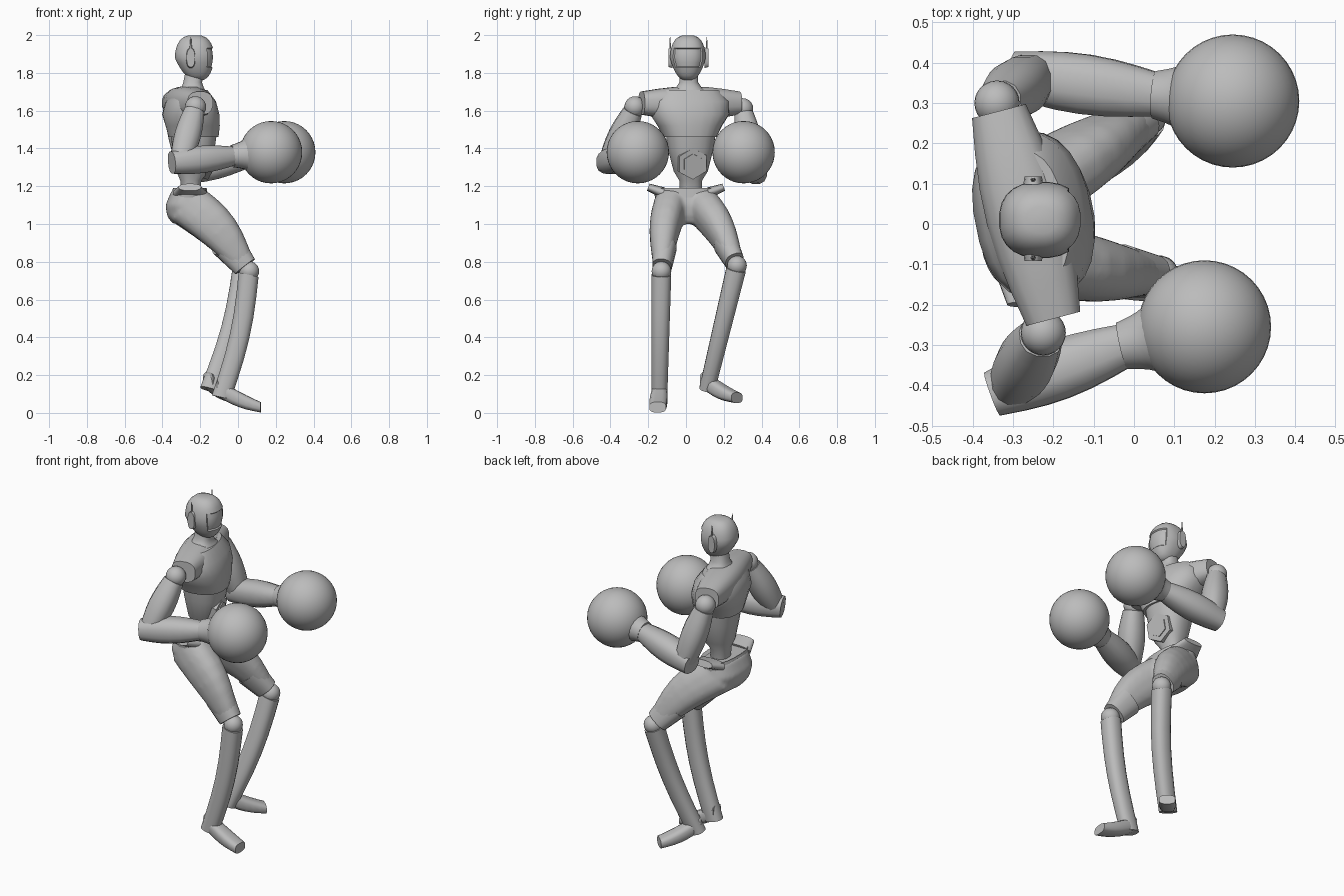
import bpy, bmesh, math
from mathutils import Matrix, Vector

default_cube = bpy.data.objects.get("Cube")
if default_cube:
    bpy.data.objects.remove(default_cube)

COLOUR = (.5, .5, .5, 1)
grey = bpy.data.materials.new("plain_grey")
grey.use_nodes = True
grey.diffuse_color = COLOUR
grey.node_tree.nodes["Principled BSDF"].inputs["Base Color"].default_value = COLOUR

X_AXIS, Y_AXIS, Z_AXIS = Matrix.Identity(3)
# Sideways direction of the torso, which is turned slightly to the left
TORSO_SIDE = Vector((-.2, 1, 0)).normalized()


def rounded(value, squareness):
    """Superellipse term: higher squareness gives a boxier section."""
    return math.copysign(abs(value) ** (2 / squareness), value)


def loft(bm, rings, axis, side=Y_AXIS, segments=16, squareness=2.4):
    """Skin a list of (centre, half_width, half_depth) sections and cap both ends."""
    across = (side - axis * side.dot(axis)).normalized()
    along = axis.cross(across)
    loops = []
    for centre, width, depth in rings:
        angles = [math.tau * (k + .5) / segments for k in range(segments)]
        loops.append([bm.verts.new(centre
                                   + across * width * rounded(math.cos(angle), squareness)
                                   + along * depth * rounded(math.sin(angle), squareness))
                      for angle in angles])
    for lower, upper in zip(loops, loops[1:]):
        for k in range(segments):
            bm.faces.new((lower[k - 1], lower[k], upper[k], upper[k - 1]))
    bm.faces.new(loops[0])
    bm.faces.new(loops[-1])
    bmesh.ops.recalc_face_normals(bm, faces=bm.faces)


def finish(name, bm):
    mesh = bpy.data.meshes.new(name)
    bm.to_mesh(mesh)
    bm.free()
    mesh.materials.append(grey)
    part = bpy.data.objects.new(name, mesh)
    bpy.context.collection.objects.link(part)
    bpy.ops.object.select_all(action='DESELECT')
    part.select_set(True)
    bpy.context.view_layer.objects.active = part
    bpy.ops.object.shade_smooth_by_angle(angle=math.radians(45))
    return part


def limb_loft(bm, start, end, start_size, end_size, swell=0, bow=Vector(), steps=6,
              axis=None, **options):
    """Tapering limb that may swell or bow in the middle."""
    rings = []
    for step in range(steps + 1):
        t = step / steps
        middle = math.sin(math.pi * t)
        size = Vector(start_size).lerp(Vector(end_size), t) * (1 + swell * middle)
        rings.append((start.lerp(end, t) + bow * middle, size.x, size.y))
    loft(bm, rings, axis or (end - start).normalized(), **options)


def limb(name, *shape, **options):
    bm = bmesh.new()
    limb_loft(bm, *shape, **options)
    return finish(name, bm)


def stack_loft(bm, y, levels, **options):
    """Upright body from (x, z, half_width, half_depth) levels."""
    rings = [(Vector((x, y, z)), width, depth) for x, z, width, depth in levels]
    loft(bm, rings, Z_AXIS, segments=24, **options)


def stack(name, y, levels, **options):
    bm = bmesh.new()
    stack_loft(bm, y, levels, **options)
    return finish(name, bm)


def ball(name, centre, radius, segments=24):
    bm = bmesh.new()
    bmesh.ops.create_uvsphere(bm, u_segments=segments, v_segments=segments // 2,
                              radius=radius, matrix=Matrix.Translation(centre))
    return finish(name, bm)


# Head: boxy egg narrowing forward to the chin, with a sunken face plate
bm = bmesh.new()
levels = []
for step in range(-6, 7):
    angle = math.radians(step * 13)
    height = math.sin(angle)
    chin = max(0, -height)
    girth = rounded(math.cos(angle), 3) * (1 - chin * .25)
    levels.append((-.23 + chin * .02, 1.88 + height * .12, girth * .095, girth * .105))
stack_loft(bm, .01, levels)
face_plate = [face for face in bm.faces if face.calc_center_median().x > -.17
              and 1.82 < face.calc_center_median().z < 1.94]
bmesh.ops.inset_region(bm, faces=face_plate, thickness=.004, depth=-.007)
finish("head", bm)

# Ear pods with thin aerials
for side, outward in (("left", 1), ("right", -1)):
    ear = Vector((-.25, .013 + outward * .085, 1.88))
    limb(side + "_ear", ear, ear + Y_AXIS * outward * .02, (.025, .055), (.022, .05),
         side=X_AXIS, steps=1)
    tip = ear + Y_AXIS * outward * .012
    limb(side + "_aerial", tip, tip + Z_AXIS * .11, (.008, .01), (.002, .002),
         steps=1, segments=6)

# Neck and torso
stack("neck", .015, [(-.24, 1.69, .11, .08), (-.24, 1.72, .07, .06),
                     (-.24, 1.75, .05, .05), (-.23, 1.8, .05, .05)])
stack("chest", .02, [(-.25, 1.71, .16, .08), (-.25, 1.65, .21, .125), (-.25, 1.58, .21, .145),
                     (-.24, 1.52, .17, .14), (-.235, 1.46, .14, .13)], side=TORSO_SIDE)
stack("abdomen", .025, [(-.235, 1.47, .13, .12), (-.235, 1.4, .12, .11), (-.24, 1.28, .09, .085),
                        (-.25, 1.23, .06, .055), (-.25, 1.13, .06, .05)], side=TORSO_SIDE)
limb("shoulder_yoke", Vector((-.335, .28, 1.64)), Vector((-.2, -.235, 1.64)),
     (.07, .062), (.07, .062), swell=.45, side=X_AXIS, squareness=2.6)

# Six-sided buckle in two steps
buckle = Vector((-.2, .025, 1.33))
forward = Vector((1, .2, -.2)).normalized()
for name, radius, reach in (("buckle_rim", .085, .06), ("buckle_centre", .055, .066)):
    limb(name, buckle, buckle + forward * reach, (radius, radius), (radius, radius),
         steps=1, segments=6, squareness=2)

# Hips, later fused with the thighs into one smooth body
hips = bmesh.new()
stack_loft(hips, 0, [(-.26, 1.18, .16, .09), (-.27, 1.1, .17, .115), (-.27, 1.04, .15, .105),
                     (-.265, 1, .1, .08)])
stack("hip_rim", 0, [(-.26, 1.14, .165, .1), (-.255, 1.19, .175, .09), (-.255, 1.17, .14, .06)])

# Legs: hip, knee, ankle and toe of each side
legs = {"right": (-1, (-.26, -.08, 1.1), (.06, -.13, .75), (-.08, -.14, .12), (.12, -.15, .03)),
        "left": (1, (-.27, .08, 1.1), (.03, .27, .78), (-.14, .12, .16), (-.01, .27, .08))}
for side, (outward, *joints) in legs.items():
    hip, knee, ankle, toe = map(Vector, joints)
    thigh_end = hip.lerp(knee, .93)
    limb_loft(hips, hip, thigh_end, (.09, .12), (.047, .06), swell=.15,
              bow=Vector((.02, outward * .012, .018)))
    # Flared hip corner
    crest = Vector((-.255, outward * .12, 1.165))
    limb(side + "_hip_crest", crest, crest + Vector((0, outward * .08, .03)),
         (.09, .03), (.06, .02), side=X_AXIS)
    limb(side + "_knee_cuff", hip.lerp(knee, .68) + Z_AXIS * .015, thigh_end,
         (.065, .085), (.052, .066), steps=2)
    ball(side + "_knee", knee, .052)
    limb(side + "_shin", knee.lerp(ankle, .03), ankle.lerp(knee, -.06), (.053, .055),
         (.042, .052), bow=X_AXIS * .025)
    heading = Vector((toe.x - ankle.x, toe.y - ankle.y, 0)).normalized()
    limb(side + "_foot", ankle.lerp(toe, -.15), toe, (.036, .045), (.045, .028),
         swell=.15, bow=Z_AXIS * -.01, axis=heading, segments=12, squareness=3)

lower_body = finish("hips_and_thighs", hips)
fuse = lower_body.modifiers.new("fuse", 'REMESH')
fuse.mode = 'VOXEL'
fuse.voxel_size = .012
fuse.use_smooth_shade = True
soften = lower_body.modifiers.new("soften", 'SMOOTH')
soften.iterations = 6

# Arms: shoulder, elbow, wrist and glove of each side
arms = {"right": ((-.225, -.27, 1.62), (-.305, -.405, 1.33), (-.02, -.3, 1.36), (.175, -.255, 1.38)),
        "left": ((-.34, .3, 1.61), (-.25, .365, 1.28), (.06, .32, 1.35), (.245, .305, 1.38))}
for side, joints in arms.items():
    shoulder, elbow, wrist, glove = map(Vector, joints)
    ball(side + "_shoulder", shoulder, .056)
    limb(side + "_upper_arm", shoulder.lerp(elbow, .08), elbow, (.052, .055), (.058, .055),
         swell=.3, segments=12)
    limb(side + "_forearm", elbow.lerp(wrist, -.16), wrist, (.058, .06), (.055, .05),
         swell=.35, bow=(elbow - wrist).cross(Z_AXIS) * 0, segments=12)
    limb(side + "_glove_cuff", wrist.lerp(glove, -.05), wrist.lerp(glove, .5), (.06, .06),
         (.11, .11), swell=-.12, squareness=2)
    ball(side + "_glove", glove, .165, 40)
